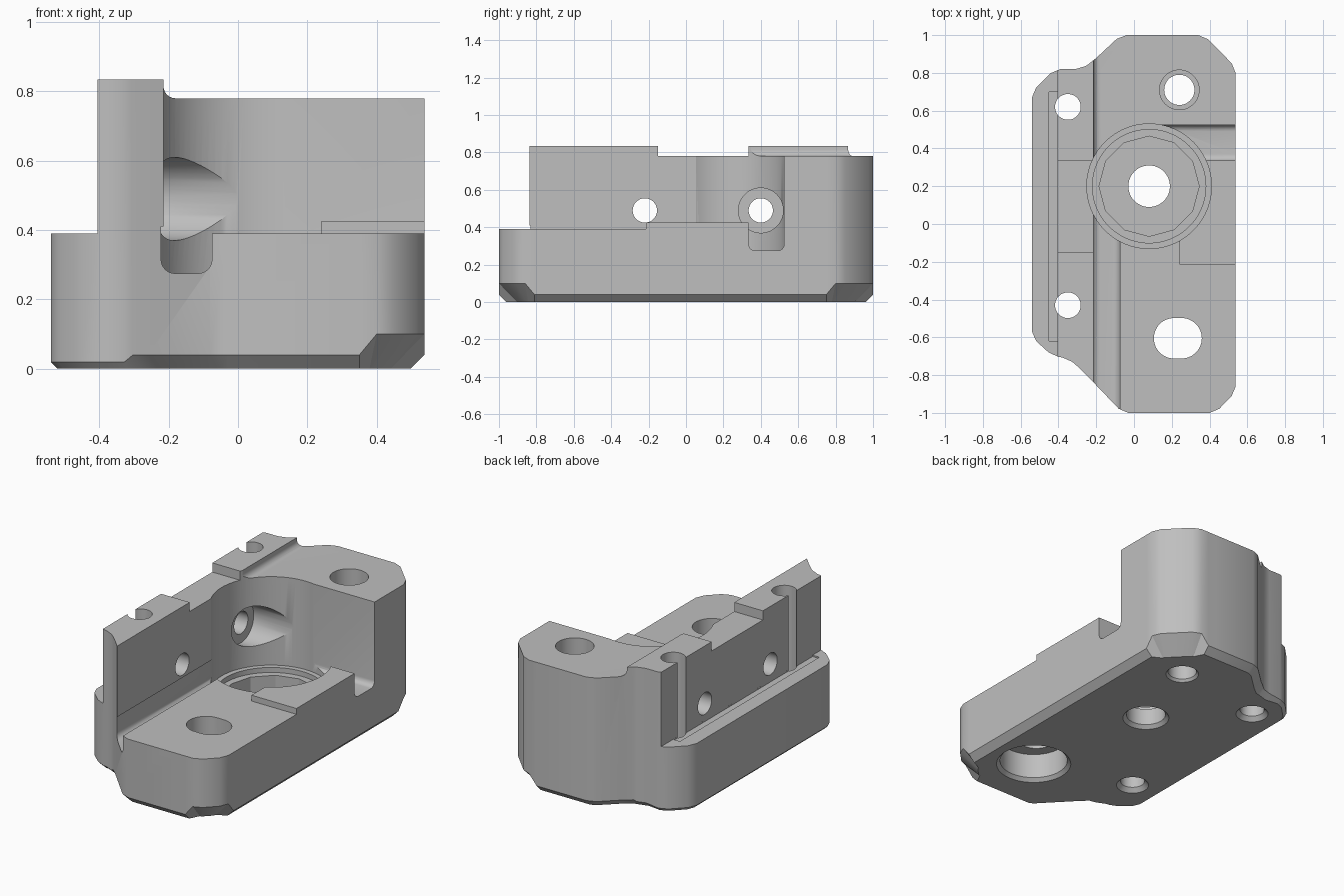
import bpy, bmesh, math
from mathutils import Vector

if "Cube" in bpy.data.objects:
    bpy.data.objects.remove(bpy.data.objects["Cube"])

grey = bpy.data.materials.new("machined grey")
grey.use_nodes = True
colour = (0.52, 0.52, 0.52, 1)
grey.diffuse_color = colour
grey.node_tree.nodes["Principled BSDF"].inputs["Base Color"].default_value = colour

TOP = 0.835


def make(name, bm):
    bmesh.ops.recalc_face_normals(bm, faces=bm.faces)
    mesh = bpy.data.meshes.new(name)
    bm.to_mesh(mesh)
    bm.free()
    ob = bpy.data.objects.new(name, mesh)
    bpy.context.collection.objects.link(ob)
    return ob


def soften(points, size):
    """Replace each corner with a short rounding facet."""
    out = []
    for i, p in enumerate(points):
        for q in (points[i - 1], points[(i + 1) % len(points)]):
            d = (q - p).xy
            step = d.normalized() * min(size, d.length * 0.4)
            out.append(Vector((p.x + step.x, p.y + step.y, p.z)))
    return out


# Main body: outline with the foot chamfer size as third value
outline = soften([Vector(p) for p in (
    (-0.06, -1, .04), (.32, -1, .04), (.43, -1, .1), (.538, -.89, .1),
    (.538, -.78, .04), (.538, .72, .04), (.538, .83, .1), (.37, 1, .1),
    (.26, 1, .04), (-.07, 1, .04), (-.22, .86, .04), (-.28, .82, .03),
    (-.42, .82, .02), (-.54, .7, .02), (-.54, -.6, .02), (-.43, -.7, .02),
    (-.35, -.71, .02), (-.28, -.77, .04))], 0.03)

bm = bmesh.new()
rings = [[], [], []]
for i, p in enumerate(outline):
    a, b = outline[i - 1], outline[(i + 1) % len(outline)]
    inward = Vector((a.y - b.y, b.x - a.x)).normalized() * p.z
    rings[0].append(bm.verts.new((p.x + inward.x, p.y + inward.y, 0)))
    rings[1].append(bm.verts.new(p))
    rings[2].append(bm.verts.new((p.x, p.y, TOP)))
for lower, upper in zip(rings, rings[1:]):
    for i in range(len(lower)):
        bm.faces.new((lower[i - 1], lower[i], upper[i], upper[i - 1]))
bm.faces.new(rings[0])
bm.faces.new(rings[2])
body = make("clamp_body", bm)
body.data.materials.append(grey)


def cut(bm):
    cutter = make("cutter", bm)
    cutter.hide_render = True
    mod = body.modifiers.new("cut", "BOOLEAN")
    mod.operation = "DIFFERENCE"
    mod.solver = "EXACT"
    mod.object = cutter
    bpy.context.view_layer.objects.active = body
    bpy.ops.object.modifier_apply(modifier=mod.name)
    bpy.data.objects.remove(cutter)


def cut_box(x, y, z, fillet=0, rounded=None):
    """Box cut; rounded(edge midpoint) picks the edges to fillet."""
    bm = bmesh.new()
    bmesh.ops.create_cube(bm, size=1)
    for v in bm.verts:
        v.co = [lim[0] if c < 0 else lim[1] for c, lim in zip(v.co, (x, y, z))]
    if fillet:
        edges = [e for e in bm.edges if rounded((e.verts[0].co + e.verts[1].co) / 2)]
        bmesh.ops.bevel(bm, geom=edges, offset=fillet, segments=6,
                        profile=0.5, affect="EDGES")
    cut(bm)


def cut_round(centre, r1, r2, low, high, sides=48, axis="Z", stretch=0):
    """Round cut from low to high along an axis, optionally slotted in x."""
    bm = bmesh.new()
    bmesh.ops.create_cone(bm, cap_ends=True, segments=sides, radius1=r1,
                          radius2=r2, depth=high - low)
    for v in bm.verts:
        v.co.z += (low + high) / 2
        if stretch:
            v.co.x += math.copysign(stretch, v.co.x) if abs(v.co.x) > 1e-5 else 0
        if axis == "X":
            v.co = (v.co.z, centre[0] + v.co.x, centre[1] + v.co.y)
        else:
            v.co += Vector((*centre, 0))
    cut(bm)


FAR = 1.5
WALL = -0.215

# Outer ledge with its shallow groove
cut_box((-FAR, -.405), (-FAR, FAR), (.39, FAR))
cut_box((-.45, -.4051), (-.62, .7), (.382, .5))

# Lower deck on top of the rear block, filleted against the wall
cut_box((WALL, FAR), (-FAR, FAR), (.78, FAR), .035,
        lambda m: m.x < 0 and abs(m.z - .78) < .01 and abs(m.y) < .1)
# Notch in the wall top
cut_box((-FAR, FAR), (-.15, .335), (.7801, FAR))

# Open floor, raised pad and cross slot
cut_box((WALL, .24), (-FAR, .2), (.39, FAR))
cut_box((.2, FAR), (-FAR, -.215), (.39, FAR))
cut_box((.1, FAR), (-.4, .5249), (.425, FAR))
cut_box((.1, FAR), (.335, .525), (.275, FAR), .035,
        lambda m: abs(m.z - .275) < .01 and m.x < 1 and m.x > .2)

# Relief channel along the wall foot
cut_box((-.222, -.075), (-FAR, .1), (.275, .41), .04,
        lambda m: abs(m.z - .275) < .01 and abs(m.x + .148) < .2
        and abs(m.x + .1485) > .01)

# Stepped main bore
bore = (.08, .2)
cut_round(bore, .33, .33, .25, FAR, 96)
cut_round(bore, .30, .30, .22, .3, 96)
cut_round(bore, .265, .265, .12, .3, 12)
cut_round(bore, .11, .11, -.1, .3)
cut_round(bore, .14, .11, -.01, .02)

# Wall screw holes and counterbores
for y, end in ((-.22, 0), (.40, .08)):
    cut_round((y, .49), .065, .065, -1, 0, axis="X")
    cut_round((y, .49), .12, .12, -.26, end, axis="X")

# Vertical pin holes breaking through the wall's outer face
for y in (.62, -.43):
    cut_round((-.35, y), .068, .068, -.1, FAR)
    cut_round((-.35, y), .1, .068, -.01, .025)

# Rear stepped hole
rear = (.24, .71)
cut_round(rear, .08, .08, -.1, FAR)
cut_round(rear, .105, .105, .3, FAR)
cut_round(rear, .1, .08, -.01, .015)

# Front slotted hole with round counterbore below
front = (.232, -.605)
cut_round(front, .107, .107, .1, FAR, stretch=.02)
cut_round(front, .19, .19, -.1, .17)
cut_round(front, .22, .19, -.01, .02)

# Smooth curved surfaces, keep machined edges crisp
bpy.ops.object.select_all(action="DESELECT")
body.select_set(True)
bpy.context.view_layer.objects.active = body
for poly in body.data.polygons:
    poly.material_index = 0
bpy.ops.object.shade_smooth_by_angle(angle=math.radians(28))
